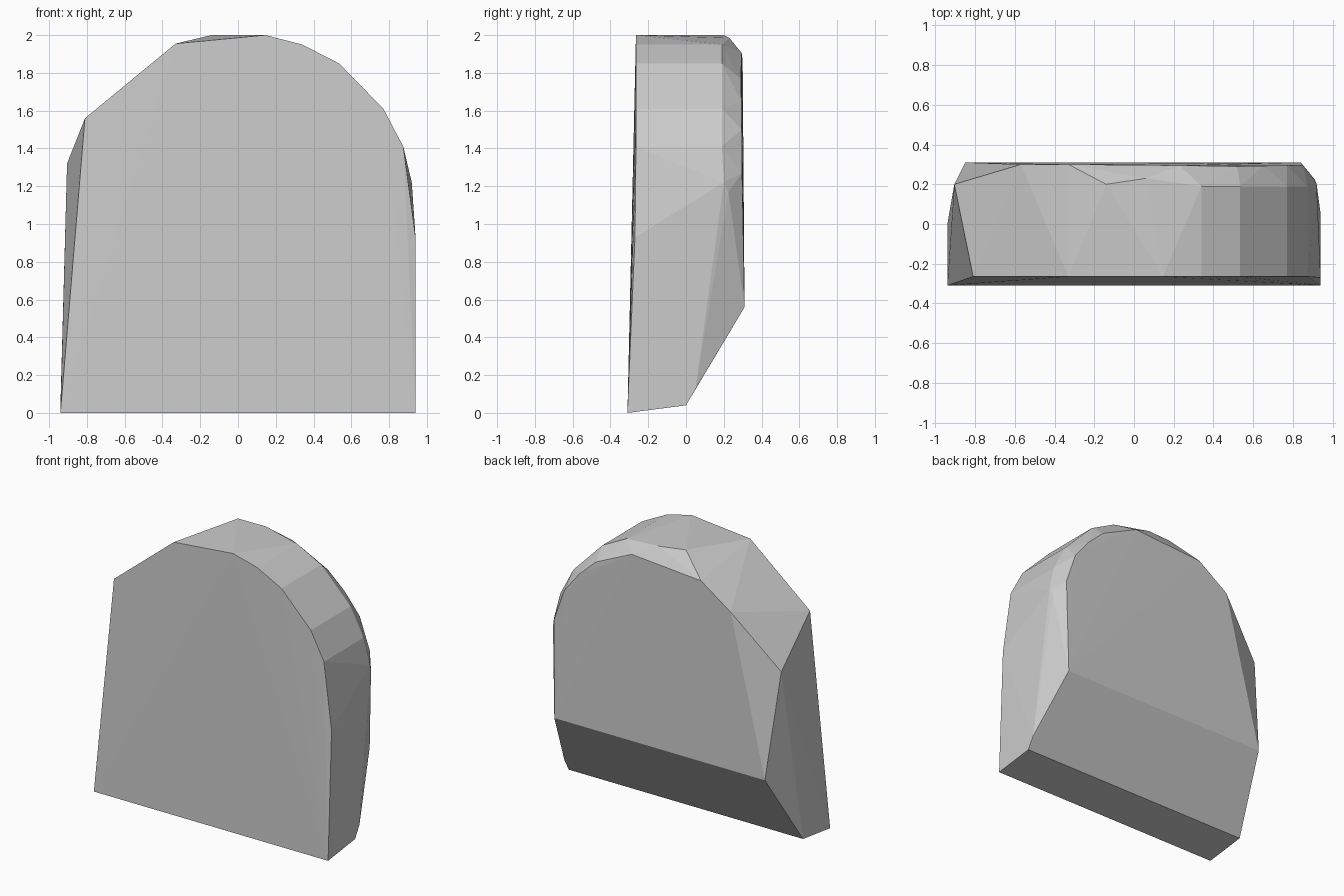
import bpy
import bmesh

cube = bpy.data.objects.get("Cube")
if cube:
    bpy.data.objects.remove(cube, do_unlink=True)

# Plain stone colour
stone = bpy.data.materials.new("stone grey")
stone.use_nodes = True
grey = (0.6, 0.6, 0.6, 1.0)
stone.diffuse_color = grey
stone.node_tree.nodes["Principled BSDF"].inputs["Base Color"].default_value = grey

# Arched shoulder shared by the front outline and the rear bevel (x, z)
shoulder = [(0.34, 1.95), (0.535, 1.85), (0.77, 1.61), (0.875, 1.41)]

# Front face outline, leaning back slightly from the base
front = [(x, -0.265, z) for x, z in shoulder]
front += [(-0.33, -0.265, 1.955), (0.145, -0.265, 2.0), (0.94, -0.27, 0.93),
          (-0.81, -0.265, 1.56), (-0.94, -0.31, 0), (0.94, -0.31, 0)]

# Edge where the sides start to turn into the rear bevel
rim = [(x, 0.19, z) for x, z in shoulder]
rim += [(-0.14, 0.2, 2.0), (0.06, 0.23, 1.985), (0.92, 0.2, 1.22),
        (0.91, 0.225, 1.17), (-0.905, 0.2, 1.32)]

# Rear face outline and the chipped lower edge
rear = [(-0.57, 0.3, 1.70), (-0.33, 0.3, 1.865), (0.23, 0.295, 1.905),
        (0.52, 0.29, 1.77), (0.65, 0.293, 1.65), (0.77, 0.295, 1.5),
        (0.85, 0.297, 1.27), (0.84, 0.31, 0.56), (-0.85, 0.31, 0.56)]
foot = [(-0.94, 0, 0.04), (0.94, 0, 0.04), (0.94, 0.05, 0.125)]

# Faceted slab wrapped around the outlines
bm = bmesh.new()
for point in front + rim + rear + foot:
    bm.verts.new(point)
hull = bmesh.ops.convex_hull(bm, input=bm.verts)
loose = [v for v in bm.verts if not v.link_faces]
bmesh.ops.delete(bm, geom=loose, context="VERTS")
bmesh.ops.recalc_face_normals(bm, faces=bm.faces)

mesh = bpy.data.meshes.new("stone_slab")
bm.to_mesh(mesh)
bm.free()
mesh.materials.append(stone)
slab = bpy.data.objects.new("stone_slab", mesh)
bpy.context.collection.objects.link(slab)
